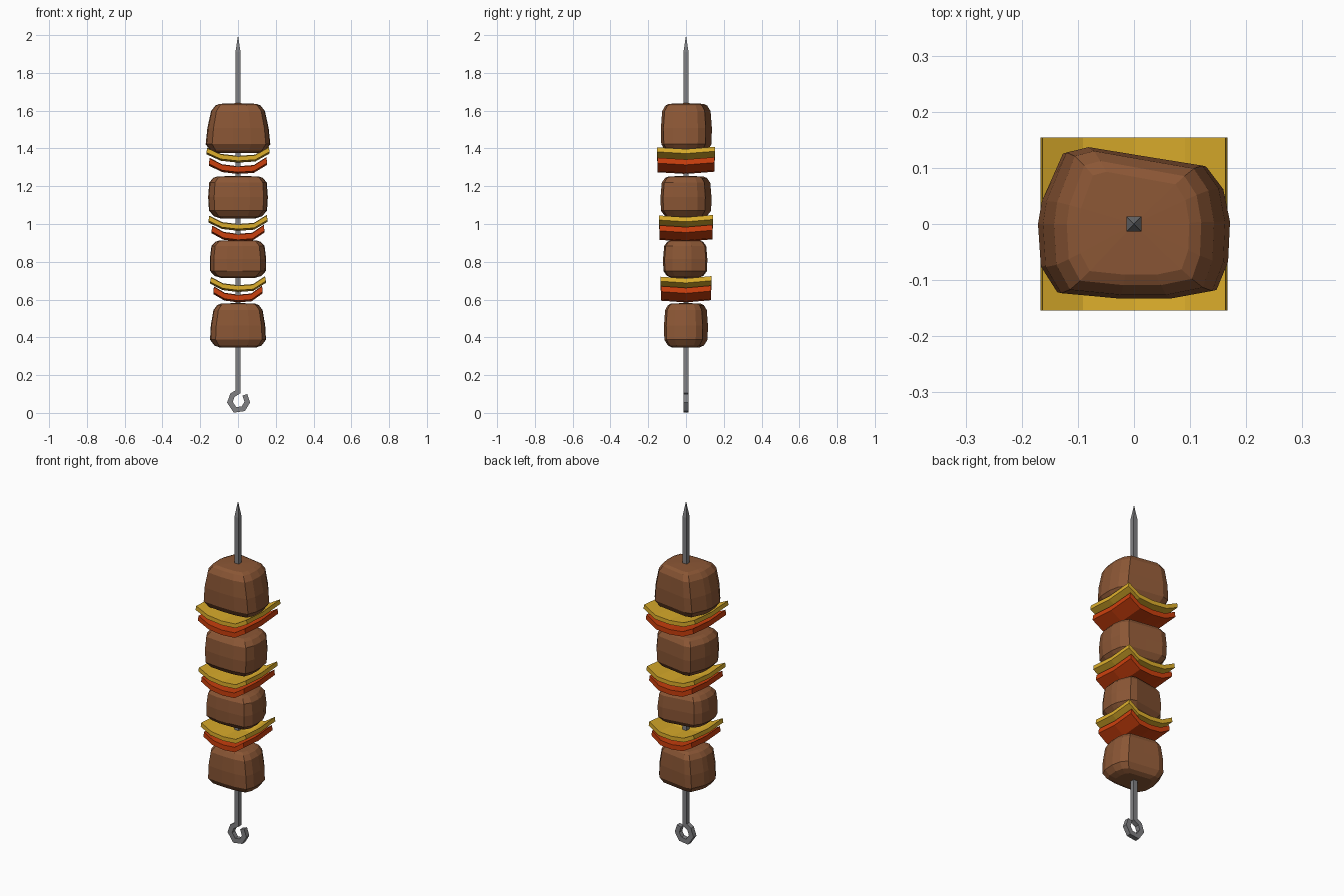
import bpy, bmesh, math
from mathutils import Vector

if "Cube" in bpy.data.objects:
    bpy.data.objects.remove(bpy.data.objects["Cube"])


def material(name, rgb):
    m = bpy.data.materials.new(name)
    m.diffuse_color = (*rgb, 1)
    m.use_nodes = True
    m.node_tree.nodes["Principled BSDF"].inputs["Base Color"].default_value = m.diffuse_color
    return m


BROWN = material("grilled_brown", (0.26, 0.095, 0.036))
YELLOW = material("pepper_yellow", (0.73, 0.43, 0.025))
RED = material("pepper_red", (0.60, 0.05, 0.004))
STEEL = material("steel_grey", (0.22, 0.22, 0.23))


def loft(name, rings, mat):
    """Skin closed rings of points; a one-point ring makes an apex, others are capped."""
    bm = bmesh.new()
    vs = [[bm.verts.new(p) for p in r] for r in rings]
    for a, b in zip(vs, vs[1:]):
        n = max(len(a), len(b))
        for i in range(n):
            j = (i + 1) % n
            if len(a) == 1:
                bm.faces.new((a[0], b[j], b[i]))
            elif len(b) == 1:
                bm.faces.new((a[i], a[j], b[0]))
            else:
                bm.faces.new((a[i], a[j], b[j], b[i]))
    for end in (vs[0], vs[-1]):
        if len(end) > 1:
            bm.faces.new(end)
    bmesh.ops.recalc_face_normals(bm, faces=bm.faces)
    me = bpy.data.meshes.new(name)
    bm.to_mesh(me)
    bm.free()
    me.materials.append(mat)
    ob = bpy.data.objects.new(name, me)
    bpy.context.collection.objects.link(ob)
    return ob


# Skewer: square bar swept along an open hook and up to a pyramid point
path = [Vector(p) for p in ((0.036, 0.096), (0.049, 0.057), (0.028, 0.022), (-0.016, 0.016),
                            (-0.043, 0.056), (-0.030, 0.093), (0, 0.112), (0, 1.91))]
h = 0.0135
rings = []
for i, p in enumerate(path):
    d0 = (p - path[i - 1]).normalized() if i else None
    d1 = (path[i + 1] - p).normalized() if i < len(path) - 1 else None
    d0, d1 = d0 or d1, d1 or d0
    t = (d0 + d1).normalized()
    w = h / max(t.dot(d0), 0.5)
    n = Vector((t.y, -t.x)) * w
    rings.append([(p.x + s * n.x, y, p.y + s * n.y)
                  for s, y in ((1, -h), (1, h), (-1, h), (-1, -h))])
rings.append([(0, 0, 2.0)])
loft("skewer", rings, STEEL)

# Meat: an irregular rounded-box outline, swelling and tapering up its height
outline = [(-1.0, 0.0), (-0.96, 0.30), (-0.74, 0.93), (-0.50, 1.0), (0.12, 0.88), (0.75, 0.76),
           (0.93, 0.46), (1.0, 0.03), (0.98, -0.50), (0.86, -0.87), (0.40, -0.97),
           (-0.16, -0.97), (-0.80, -0.90), (-0.97, -0.56)]
profile = [(0.0, 0.60), (0.05, 0.82), (0.18, 0.985), (0.50, 1.0), (0.84, 0.95),
           (0.95, 0.82), (0.985, 0.68)]


def meat(name, z0, z1, rx, ry, taper, cy=0, flip=1):
    """taper = width change from bottom to top."""
    rings = []
    for t, s in profile:
        k = 1 + taper * (0.5 - t)
        k /= 1 + abs(taper) * 0.30
        rings.append([(flip * x * rx * s * k, cy + y * ry * s, z0 + t * (z1 - z0))
                      for x, y in outline])
    mid = [(0, cy, z0)]
    top = [(0, cy, z1)]
    return loft(name, [mid] + rings + [top], BROWN)


meat("meat_1", 0.345, 0.582, 0.150, 0.118, 0.14, -0.002)
meat("meat_2", 0.715, 0.915, 0.150, 0.119, 0.02, -0.006, -1)
meat("meat_3", 1.030, 1.255, 0.160, 0.137, -0.04, -0.002)
meat("meat_4", 1.375, 1.640, 0.173, 0.137, 0.22)

# Pepper slices: curled sheets, bowed along x and slightly kinked along y
bow = [(-1, 0.044), (-0.55, 0.010), (0, 0.0), (0.55, 0.006), (1, 0.048)]
kink = [(-1, 0.006), (0, -0.003), (1, 0.009)]


def pepper(name, z, rx, ry, thick, mat):
    rings = []
    for v, dz in kink:
        low = [(u * rx, v * ry, z + b + dz) for u, b in bow]
        # the upper skin leans inward at the curled ends
        high = [(u * (rx - 0.004 * abs(u)), v * ry, z + b + dz + thick) for u, b in bow]
        rings.append(low + high[::-1])
    return loft(name, rings, mat)


for i, (zy, zr, wy, wr, d) in enumerate(((0.643, 0.588, 0.147, 0.131, 0.135),
                                         (0.967, 0.910, 0.156, 0.140, 0.144),
                                         (1.328, 1.268, 0.167, 0.154, 0.154)), 1):
    pepper(f"yellow_pepper_{i}", zy, wy, d, 0.024, YELLOW)
    pepper(f"red_pepper_{i}", zr, wr, d * 0.98, 0.029, RED)
